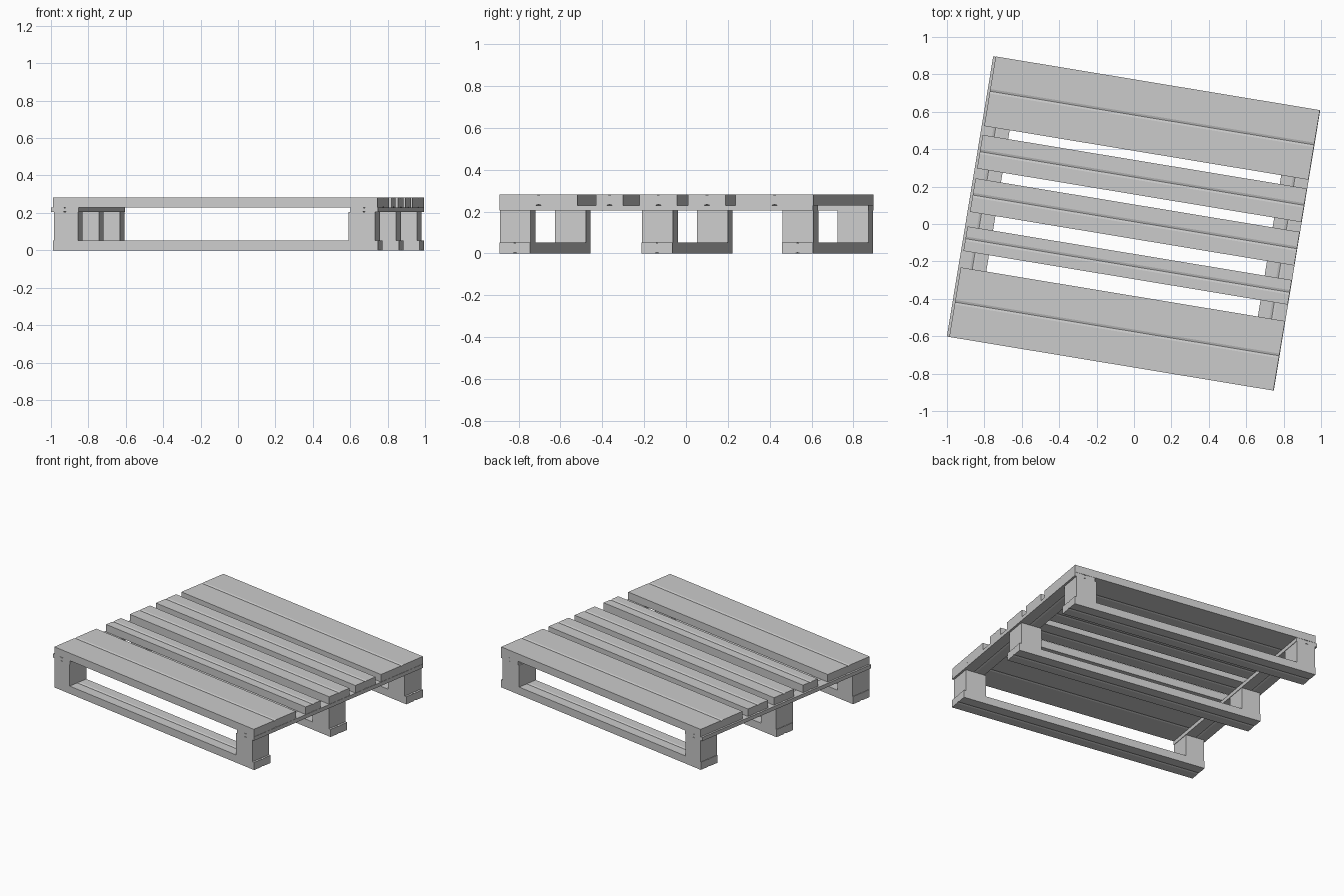
import bpy
import bmesh
from math import radians
from mathutils import Matrix

if "Cube" in bpy.data.objects:
    bpy.data.objects.remove(bpy.data.objects["Cube"])

YAW = Matrix.Rotation(radians(-9.4), 4, 'Z')   # whole pallet is turned slightly


def prism(name, profile, start, end, along_x=True):
    """Extrude a (cross, z) profile from start to end along x or y."""
    bm = bmesh.new()
    rings = []
    for t in (start, end):
        rings.append([bm.verts.new((t, c, z) if along_x else (c, t, z)) for c, z in profile])
    a, b = rings
    bm.faces.new(a)
    bm.faces.new(list(reversed(b)))
    n = len(profile)
    for i in range(n):
        bm.faces.new((a[i], b[i], b[(i + 1) % n], a[(i + 1) % n]))
    bmesh.ops.recalc_face_normals(bm, faces=bm.faces)
    bm.transform(YAW)
    mesh = bpy.data.meshes.new(name)
    bm.to_mesh(mesh)
    bm.free()
    obj = bpy.data.objects.new(name, mesh)
    bpy.context.collection.objects.link(obj)
    return obj


def grooved(c0, c1, z0, z1, w=0.012, d=0.004):
    """Plank section with a shallow V groove down the top and bottom."""
    m = (c0 + c1) / 2
    return [(c0, z0), (m - w, z0), (m, z0 + d), (m + w, z0), (c1, z0),
            (c1, z1), (m + w, z1), (m, z1 - d), (m - w, z1), (c0, z1)]


def plain(c0, c1, z0, z1):
    return [(c0, z0), (c1, z0), (c1, z1), (c0, z1)]


# deck planks: wide at both edges, narrower in between
DECK = [(-0.757, -0.38), (-0.291, -0.158), (-0.079, 0.103), (0.156, 0.338), (0.386, 0.763)]
for i, (c0, c1) in enumerate(DECK):
    prism(f"deck_plank_{i + 1}", grooved(c0, c1, 0.230, 0.282), -0.876, 0.881)

# cross boards under the deck at both ends
for side, c0, c1 in (("left", -0.889, -0.738), ("right", 0.734, 0.883)):
    prism(f"cross_board_{side}", grooved(c0, c1, 0.204, 0.230), -0.757, 0.761, along_x=False)

# three rows: bottom runner with a spacer block at each end
ROWS = [("front", -0.757, -0.608), ("middle", -0.069, 0.080), ("back", 0.612, 0.761)]
for row, c0, c1 in ROWS:
    prism(f"runner_{row}", grooved(c0, c1, 0.0, 0.053), -0.876, 0.883)
    for side, u0, u1 in (("left", -0.873, -0.741), ("right", 0.724, 0.869)):
        prism(f"block_{row}_{side}", plain(c0, c1, 0.053, 0.204), u0, u1)
